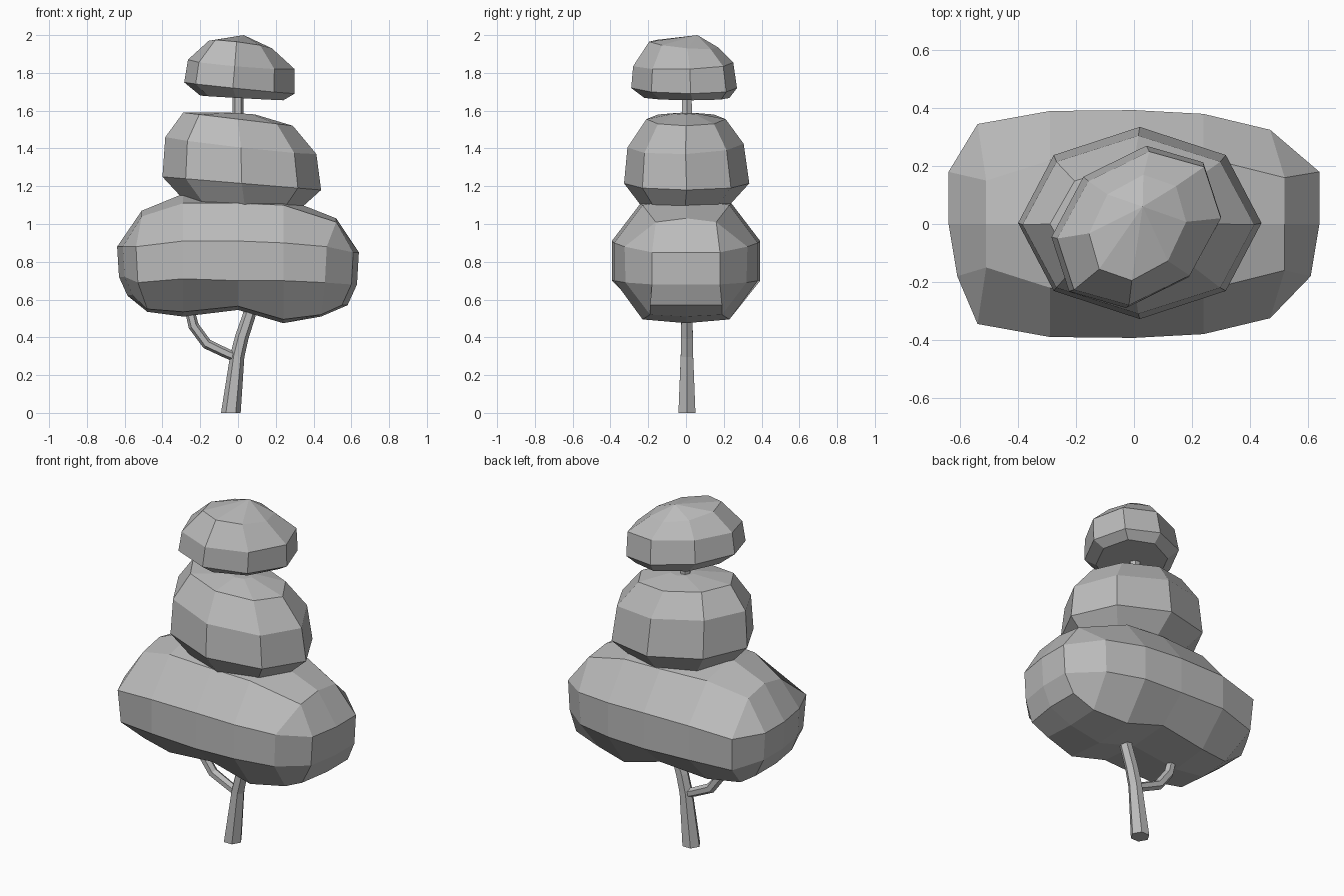
import bpy, bmesh
from math import sin, cos, tau
from mathutils import Vector

if "Cube" in bpy.data.objects:
    bpy.data.objects.remove(bpy.data.objects["Cube"])

grey = bpy.data.materials.new("plain grey")
grey.use_nodes = True
grey.diffuse_color = (0.5, 0.5, 0.5, 1)
grey.node_tree.nodes["Principled BSDF"].inputs["Base Color"].default_value = (0.5, 0.5, 0.5, 1)


def loft(name, rings, caps=True):
    """Skin a list of equal-length rings with flat faces."""
    bm = bmesh.new()
    loops = [[bm.verts.new(p) for p in ring] for ring in rings]
    n = len(loops[0])
    for a, b in zip(loops, loops[1:]):
        for i in range(n):
            j = (i + 1) % n
            bm.faces.new((a[i], a[j], b[j], b[i]))
    if caps:
        bm.faces.new(loops[0][::-1])
        bm.faces.new(loops[-1])
    bmesh.ops.remove_doubles(bm, verts=bm.verts[:], dist=0.001)
    bmesh.ops.recalc_face_normals(bm, faces=bm.faces[:])
    mesh = bpy.data.meshes.new(name)
    bm.to_mesh(mesh)
    bm.free()
    mesh.materials.append(grey)
    obj = bpy.data.objects.new(name, mesh)
    bpy.context.collection.objects.link(obj)


def tier_ring(left, right, front, back, z_left, z_right, skew=0, z_back=0):
    """Tilted octagon given by its extents; skew shears it in plan."""
    ring = []
    for i in range(8):
        c, s = cos(tau * i / 8), sin(tau * i / 8)
        ring.append(((left + right) / 2 + c * (right - left) / 2 + s * skew,
                     (front + back) / 2 + s * (back - front) / 2 + c * skew,
                     (z_left + z_right) / 2 + c * (z_right - z_left) / 2 + s * z_back))
    return ring


def long_ring(top, high, low, bottom, crown=0.0, front_in=0.0):
    """Ten-sided section of the wide tier from (x, y, z) points of its back half."""
    half = [Vector(p) for p in (top, high, low, bottom)]
    front = [Vector((p.x - front_in, -p.y, p.z)) for p in reversed(half)]
    ridge = Vector((top[0], 0, top[2] + crown))
    keel = Vector((bottom[0], 0, bottom[2] - crown / 2))
    return [ridge] + half + [keel] + front


def body_ring(x, k, w, top, high, low, bottom, crown=0.04):
    return long_ring((x, k, top), (x, w, high), (x, w, low), (x, k, bottom), crown)


def end_rings(x_high, x_low, x_bottom, z_high, z_low, z_bottom, front_in):
    """End of the wide tier: an outer section folded onto its centre line."""
    high, low, bottom = (x_high, 0.18, z_high), (x_low, 0.18, z_low), (x_bottom, 0.19, z_bottom)
    outer = long_ring(high, high, low, bottom, 0, front_in)
    middle = [Vector((p[0], 0, p[2])) for p in (high, low, bottom)]
    h, l, b = middle
    return outer, [h, h, h, l, b, b, b, l, h, h]


def tube(name, path, sides=6):
    """Tapered limb along points (x, z, radius), lying in the xz plane."""
    pts = [Vector((x, 0.005, z)) for x, z, r in path]
    rings = []
    for i, p in enumerate(pts):
        d = (pts[min(i + 1, len(pts) - 1)] - pts[max(i - 1, 0)]).normalized()
        if p.z == 0:
            d = Vector((0, 0, 1))
        side, out = Vector((d.z, 0, -d.x)), Vector((0, 1, 0))
        rings.append([p + path[i][2] * (side * cos(tau * j / sides) + out * sin(tau * j / sides))
                      for j in range(sides)])
    loft(name, rings)


# Trunk, side branch and the stem between the upper tiers
tube("trunk", [(-0.038, 0, 0.052), (-0.004, 0.3, 0.038), (0.02, 0.4, 0.036),
               (0.06, 0.52, 0.034), (0.07, 0.6, 0.033)])
tube("side_branch", [(0.0, 0.29, 0.026), (-0.06, 0.315, 0.026), (-0.165, 0.365, 0.028),
                     (-0.235, 0.46, 0.028), (-0.265, 0.58, 0.025)])
tube("top_stem", [(0.0, 1.5, 0.03), (0.0, 1.72, 0.029)])

# Wide lower foliage, skinned from left to right
left_outer, left_fold = end_rings(-0.64, -0.63, -0.585, 0.88, 0.72, 0.62, -0.03)
right_outer, right_fold = end_rings(0.64, 0.63, 0.58, 0.85, 0.68, 0.57, 0.03)
loft("lower_foliage", [
    left_fold, left_outer,
    long_ring((-0.51, 0.15, 1.04), (-0.54, 0.345, 0.88), (-0.53, 0.33, 0.69),
              (-0.48, 0.18, 0.55), 0.03),
    body_ring(-0.29, 0.22, 0.39, 1.11, 0.91, 0.71, 0.535, 0.05),
    body_ring(0.0, 0.24, 0.393, 1.11, 0.91, 0.70, 0.565),
    body_ring(0.24, 0.23, 0.38, 1.10, 0.90, 0.70, 0.495),
    long_ring((0.52, 0.16, 1.01), (0.47, 0.325, 0.88), (0.46, 0.32, 0.69),
              (0.44, 0.19, 0.52), 0.02),
    right_outer, right_fold,
], caps=False)

# Middle foliage
loft("middle_foliage", [
    tier_ring(-0.27, 0.34, -0.24, 0.23, 1.11, 1.09),
    tier_ring(-0.40, 0.44, -0.328, 0.335, 1.25, 1.18),
    tier_ring(-0.385, 0.415, -0.31, 0.305, 1.46, 1.37, z_back=0.01),
    tier_ring(-0.29, 0.29, -0.21, 0.21, 1.59, 1.52),
    tier_ring(-0.05, 0.09, -0.06, 0.06, 1.59, 1.58),
])

# Top foliage
loft("top_foliage", [
    tier_ring(-0.20, 0.24, -0.22, 0.23, 1.68, 1.655, 0.03),
    tier_ring(-0.285, 0.30, -0.29, 0.27, 1.75, 1.69, 0.035),
    tier_ring(-0.265, 0.30, -0.28, 0.25, 1.87, 1.82, 0.035, 0.01),
    tier_ring(-0.155, 0.18, -0.195, 0.17, 1.97, 1.93, 0.02, -0.015),
    tier_ring(0.03, 0.03, 0.06, 0.06, 2.0, 2.0),
])
